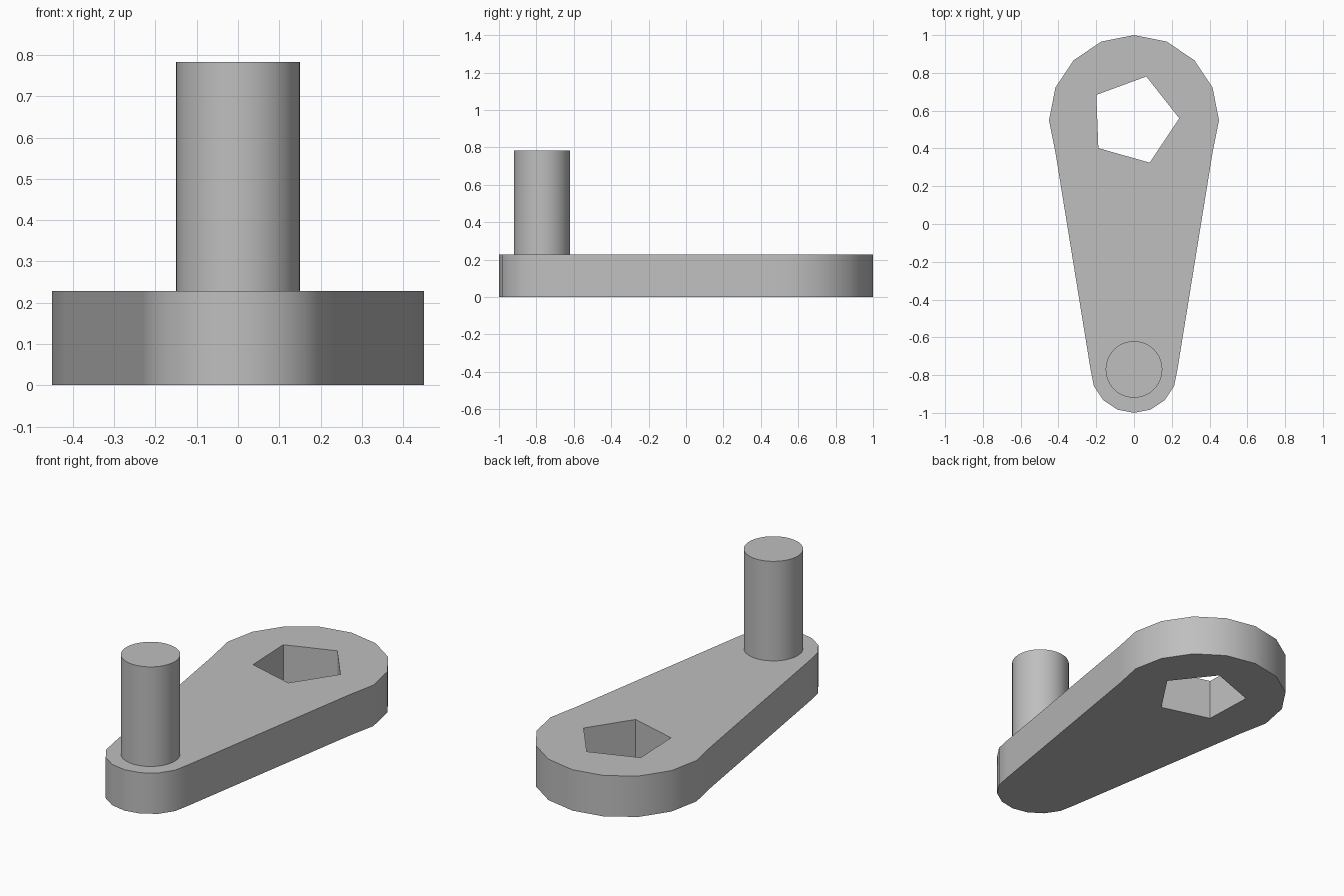
import bpy, bmesh
from math import radians, sin, cos

if "Cube" in bpy.data.objects:
    bpy.data.objects.remove(bpy.data.objects["Cube"], do_unlink=True)

ARM_HEIGHT = 0.228
HUB_Y, HUB_R = 0.55, 0.45
PEG_Y, TIP_R, PEG_R, PEG_TOP = -0.77, 0.23, 0.15, 0.783

grey = bpy.data.materials.new("plain_grey")
grey.use_nodes = True
colour = (0.52, 0.52, 0.52, 1)
grey.diffuse_color = colour
grey.node_tree.nodes["Principled BSDF"].inputs["Base Color"].default_value = colour


def arc(cy, radius, start, step, count):
    """Points on a circle centred on x = 0, angles in degrees."""
    angles = [radians(start + step * i) for i in range(count)]
    return [(radius * cos(a), cy + radius * sin(a)) for a in angles]


def plate(name, loops, bottom, top):
    """Fill an outline and its holes, then raise it to a solid."""
    bm = bmesh.new()
    for loop in loops:
        verts = [bm.verts.new((x, y, bottom)) for x, y in loop]
        for a, b in zip(verts, verts[1:] + verts[:1]):
            bm.edges.new((a, b))
    bmesh.ops.triangle_fill(bm, edges=bm.edges[:], use_beauty=True)
    # merge the flat triangles back into large faces
    bmesh.ops.dissolve_limit(bm, angle_limit=radians(1), verts=[], edges=bm.edges[:])
    raised = bmesh.ops.extrude_face_region(bm, geom=bm.faces[:], use_keep_orig=True)
    moved = [g for g in raised["geom"] if isinstance(g, bmesh.types.BMVert)]
    bmesh.ops.translate(bm, verts=moved, vec=(0, 0, top - bottom))
    bmesh.ops.recalc_face_normals(bm, faces=bm.faces[:])
    mesh = bpy.data.meshes.new(name)
    bm.to_mesh(mesh)
    bm.free()
    mesh.materials.append(grey)
    obj = bpy.data.objects.new(name, mesh)
    bpy.context.collection.objects.link(obj)
    smooth(obj)
    return obj


def smooth(obj):
    bpy.ops.object.select_all(action="DESELECT")
    obj.select_set(True)
    bpy.context.view_layer.objects.active = obj
    bpy.ops.object.shade_smooth_by_angle(angle=radians(30))


# Tapered arm: wide hub arc joined to the narrow tip arc, with a pentagon socket
outline = arc(HUB_Y, HUB_R, -22.5, 22.5, 11) + arc(PEG_Y, TIP_R, 180, 22.5, 9)
socket = arc(HUB_Y, 0.24, 2.2, 72, 5)
plate("crank_arm", [outline, socket], 0, ARM_HEIGHT)

# Round handle peg standing on the narrow end
bpy.ops.mesh.primitive_cylinder_add(
    vertices=48, radius=PEG_R, depth=PEG_TOP - ARM_HEIGHT,
    location=(0, PEG_Y, (PEG_TOP + ARM_HEIGHT) / 2))
peg = bpy.context.object
peg.name = "handle_peg"
peg.data.materials.append(grey)
smooth(peg)
